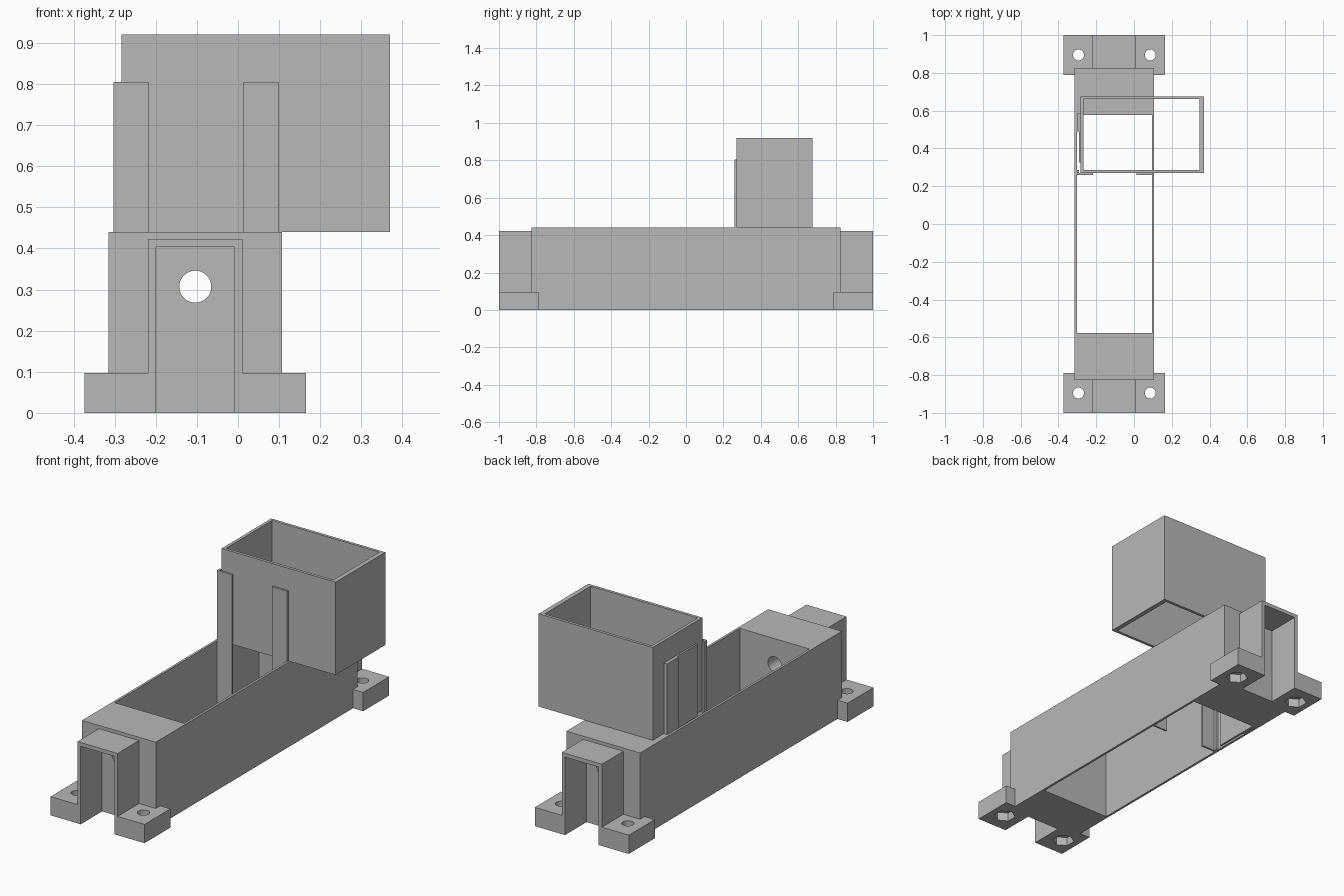
import bpy, bmesh, math
from mathutils import Matrix

if "Cube" in bpy.data.objects:
    bpy.data.objects.remove(bpy.data.objects["Cube"])

grey = bpy.data.materials.new("mid grey")
grey.diffuse_color = (0.48, 0.48, 0.48, 1)
grey.use_nodes = True
grey.node_tree.nodes["Principled BSDF"].inputs["Base Color"].default_value = grey.diffuse_color


def finish(name, bm):
    bmesh.ops.recalc_face_normals(bm, faces=bm.faces)
    me = bpy.data.meshes.new(name)
    bm.to_mesh(me)
    bm.free()
    me.materials.append(grey)
    ob = bpy.data.objects.new(name, me)
    bpy.context.collection.objects.link(ob)
    return ob


def box(name, x0, x1, y0, y1, z0, z1):
    bm = bmesh.new()
    m = Matrix.Translation(((x0 + x1) / 2, (y0 + y1) / 2, (z0 + z1) / 2)) @ \
        Matrix.Diagonal((x1 - x0, y1 - y0, z1 - z0, 1))
    bmesh.ops.create_cube(bm, size=1, matrix=m)
    return finish(name, bm)


def cylinder(name, centre, r, depth, sides, along_y=False):
    bm = bmesh.new()
    m = Matrix.Translation(centre)
    if along_y:
        m = m @ Matrix.Rotation(math.pi / 2, 4, 'X')
    bmesh.ops.create_cone(bm, cap_ends=True, segments=sides, radius1=r,
                          radius2=r, depth=depth, matrix=m)
    return finish(name, bm)


def extrude_y(name, outline, y0, y1):
    bm = bmesh.new()
    face = bm.faces.new([bm.verts.new((x, y0, z)) for x, z in outline])
    new = bmesh.ops.extrude_face_region(bm, geom=[face])["geom"]
    bmesh.ops.translate(bm, vec=(0, y1 - y0, 0),
                        verts=[g for g in new if isinstance(g, bmesh.types.BMVert)])
    return finish(name, bm)


def boolean(ob, others, op='DIFFERENCE'):
    for other in others:
        mod = ob.modifiers.new("cut", 'BOOLEAN')
        mod.operation, mod.solver, mod.object = op, 'EXACT', other
        bpy.context.view_layer.objects.active = ob
        bpy.ops.object.modifier_apply(modifier=mod.name)
        bpy.data.objects.remove(other)


MID = -0.104   # centre line of the trough in x

# Long trough, open through top and bottom, with a cable hole in each end block
trough = box("trough", -0.315, 0.107, -0.825, 0.825, 0, 0.44)
boolean(trough, [
    box("trough_opening", -0.303, 0.095, -0.576, 0.576, -0.1, 0.6),
    cylinder("cable_hole", (MID, 0, 0.307), 0.039, 1.9, 32, True)])

# End brackets: arch with two feet, bolt holes and hexagonal nut pockets
half = [(0.096, 0), (0.269, 0), (0.269, 0.097), (0.115, 0.097), (0.115, 0.423)]
outline = [(MID + x, z) for x, z in half] + [(MID - x, z) for x, z in reversed(half)]
outline += [(MID - 0.096, 0.403), (MID + 0.096, 0.403)]
for s, label in ((-1, "front"), (1, "back")):
    bracket = extrude_y(label + "_bracket", outline, s * 0.825, s * 1.0)
    tabs, cuts = [], []
    for t in (-1, 1):
        a, b = sorted((MID + t * 0.211, MID + t * 0.269))
        c, d = sorted((s * 0.788, s * 0.84))
        tabs.append(box("foot_tab", a, b, c, d, 0, 0.097))
        hx = MID + t * 0.19
        cuts.append(cylinder("bolt_hole", (hx, s * 0.895, 0.05), 0.029, 0.3, 24))
        cuts.append(cylinder("nut_pocket", (hx, s * 0.895, 0), 0.053, 0.09, 6))
    boolean(bracket, tabs, 'UNION')
    boolean(bracket, cuts)

# Open rectangular hopper standing on the trough
hopper = box("hopper", -0.283, 0.37, 0.27, 0.676, 0.44, 0.92)
boolean(hopper, [box("hopper_opening", -0.267, 0.346, 0.285, 0.661, 0.3, 1.1)])

# Slim mounting strips running from the trough floor up the hopper sides
TOP = 0.805
box("front_left_strip", -0.303, -0.217, 0.26, 0.27, 0, TOP)
box("front_left_strip_return", -0.303, -0.292, 0.27, 0.285, 0, TOP)
box("front_right_strip", 0.012, 0.099, 0.26, 0.27, 0, TOP)
box("side_strip", -0.301, -0.283, 0.49, 0.585, 0, TOP)
box("side_panel", -0.292, -0.283, 0.325, 0.49, 0, TOP)
